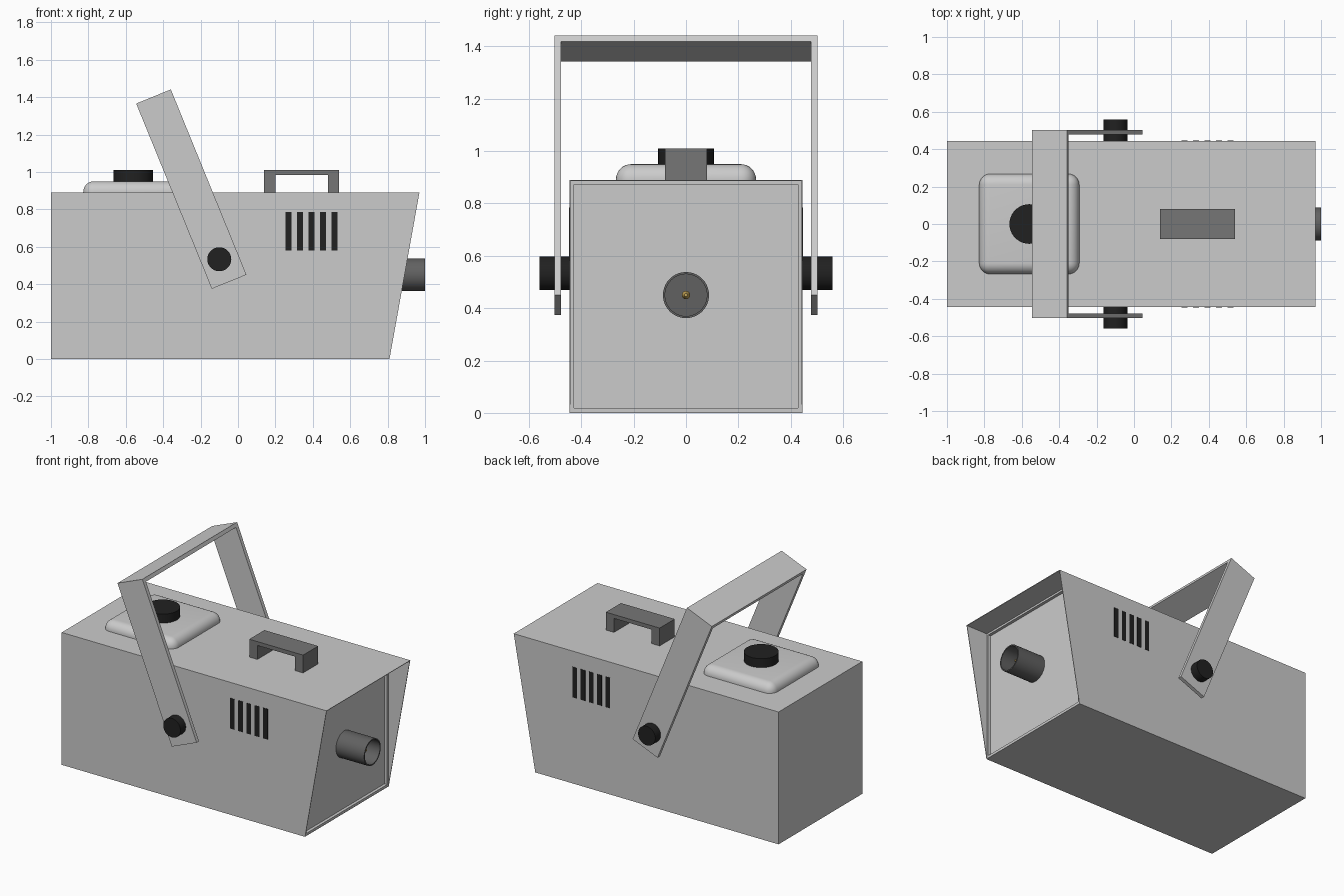
import bpy, bmesh, math
from mathutils import Vector, Matrix

if "Cube" in bpy.data.objects:
    bpy.data.objects.remove(bpy.data.objects["Cube"])


def material(name, rgb):
    m = bpy.data.materials.new(name)
    m.diffuse_color = (*rgb, 1)
    m.use_nodes = True
    m.node_tree.nodes["Principled BSDF"].inputs["Base Color"].default_value = m.diffuse_color
    return m


BLACK = material("black_plastic", (0.015, 0.015, 0.015))
DARK = material("dark_metal", (0.12, 0.12, 0.12))
HANDLE = material("handle_grey", (0.18, 0.18, 0.18))
BRASS = material("brass", (0.6, 0.4, 0.1))


def finish(name, bm, mat=None, smooth=False):
    bmesh.ops.recalc_face_normals(bm, faces=bm.faces)
    me = bpy.data.meshes.new(name)
    bm.to_mesh(me)
    bm.free()
    ob = bpy.data.objects.new(name, me)
    bpy.context.collection.objects.link(ob)
    if mat:
        me.materials.append(mat)
    if smooth:
        bpy.ops.object.select_all(action='DESELECT')
        ob.select_set(True)
        bpy.context.view_layer.objects.active = ob
        bpy.ops.object.shade_smooth_by_angle(angle=math.radians(35))
    return ob


def prism(name, points, direction, mat=None):
    """Extrude a closed 3D outline along a direction."""
    bm = bmesh.new()
    face = bm.faces.new([bm.verts.new(p) for p in points])
    ext = bmesh.ops.extrude_face_region(bm, geom=[face], use_keep_orig=True)
    verts = [g for g in ext['geom'] if isinstance(g, bmesh.types.BMVert)]
    bmesh.ops.translate(bm, verts=verts, vec=direction)
    return finish(name, bm, mat)


def box(name, lo, hi, mat=None):
    pts = [(lo[0], lo[1], lo[2]), (hi[0], lo[1], lo[2]),
           (hi[0], hi[1], lo[2]), (lo[0], hi[1], lo[2])]
    return prism(name, pts, (0, 0, hi[2] - lo[2]), mat)


def lathe(name, profile, start, axis, mat, steps=40):
    """Spin (radius, distance) pairs about an axis through start."""
    bm = bmesh.new()
    vs = [bm.verts.new((r, 0, h)) for r, h in profile]
    edges = [bm.edges.new(p) for p in zip(vs, vs[1:])]
    bmesh.ops.spin(bm, geom=vs + edges, cent=(0, 0, 0), axis=(0, 0, 1),
                   angle=math.tau, steps=steps)
    bmesh.ops.remove_doubles(bm, verts=bm.verts, dist=1e-5)
    rot = Vector(axis).to_track_quat('Z', 'Y').to_matrix().to_4x4()
    bmesh.ops.transform(bm, verts=bm.verts, matrix=Matrix.Translation(start) @ rot)
    return finish(name, bm, mat, True)


# Housing with a slanted hood and a vertical recessed front panel
W = 0.445
housing = prism("housing", [(-1, -W, 0), (0.81, -W, 0), (0.97, -W, 0.89), (-1, -W, 0.89)],
                (0, 2 * W, 0))
for name, x, y, z0, z1 in (("hood_cutter", 0.81, 0.441, 0.004, 0.886),
                           ("panel_cutter", 0.79, 0.428, 0.018, 0.873)):
    cutter = box(name, (x, -y, z0), (1.2, y, z1))
    cutter.hide_render = True
    cutter.hide_viewport = True
    mod = housing.modifiers.new(name, 'BOOLEAN')
    mod.operation = 'DIFFERENCE'
    mod.solver = 'EXACT'
    mod.object = cutter

# Vent slots and yoke knobs on both sides
for side, s in (("front", -1), ("back", 1)):
    for i in range(5):
        x = 0.253 + i * 0.0615
        y0, y1 = sorted((s * (W - 0.01), s * (W + 0.002)))
        box(f"{side}_vent_{i + 1}", (x, y0, 0.58), (x + 0.034, y1, 0.785), BLACK)
    lathe(f"{side}_knob", [(0, 0), (0.064, 0), (0.064, 0.12), (0, 0.12)],
          (-0.1, s * (W - 0.005), 0.533), (0, s, 0), BLACK)

# Tilted U-shaped mounting yoke
o, i, h, t = 0.503, 0.478, 1.07, 0.025
outline = [(-o, 0), (-o, h), (o, h), (o, 0), (i, 0), (i, h - t), (-i, h - t), (-i, 0)]
yoke = prism("mounting_yoke", [(-0.1, y, z) for y, z in outline], (0.2, 0, 0))
yoke.location = (-0.0475, 0, 0.4125)
yoke.rotation_euler.y = math.radians(-22.2)

# Carry handle
outline = [(0.14, 0.89), (0.14, 1.01), (0.54, 1.01), (0.54, 0.89),
           (0.48, 0.89), (0.48, 0.984), (0.2, 0.984), (0.2, 0.89)]
prism("carry_handle", [(x, -0.08, z) for x, z in outline], (0, 0.16, 0), HANDLE)

# Fluid tank with rounded upper edges
bm = bmesh.new()
bmesh.ops.create_cube(bm, size=1, matrix=Matrix.Translation((-0.56, 0, 0.919))
                      @ Matrix.Diagonal((0.535, 0.535, 0.062, 1)))
upper = [e for e in bm.edges if max(v.co.z for v in e.verts) > 0.92]
bmesh.ops.bevel(bm, geom=upper, offset=0.058, segments=8, profile=0.5, affect='EDGES')
finish("fluid_tank", bm, None, True)

# Filler cap
lathe("filler_cap", [(0, 0), (0.106, 0), (0.106, 0.065), (0, 0.065)],
      (-0.56, 0, 0.945), (0, 0, 1), BLACK)

# Hollow output nozzle with a brass jet
lathe("nozzle", [(0.088, 0), (0.088, 0.22), (0.08, 0.22), (0.08, 0.11), (0, 0.11)],
      (0.78, 0, 0.45), (1, 0, 0), DARK)
lathe("jet", [(0.016, 0), (0.016, 0.04), (0.006, 0.07), (0, 0.07)],
      (0.885, 0, 0.45), (1, 0, 0), BRASS, 16)
